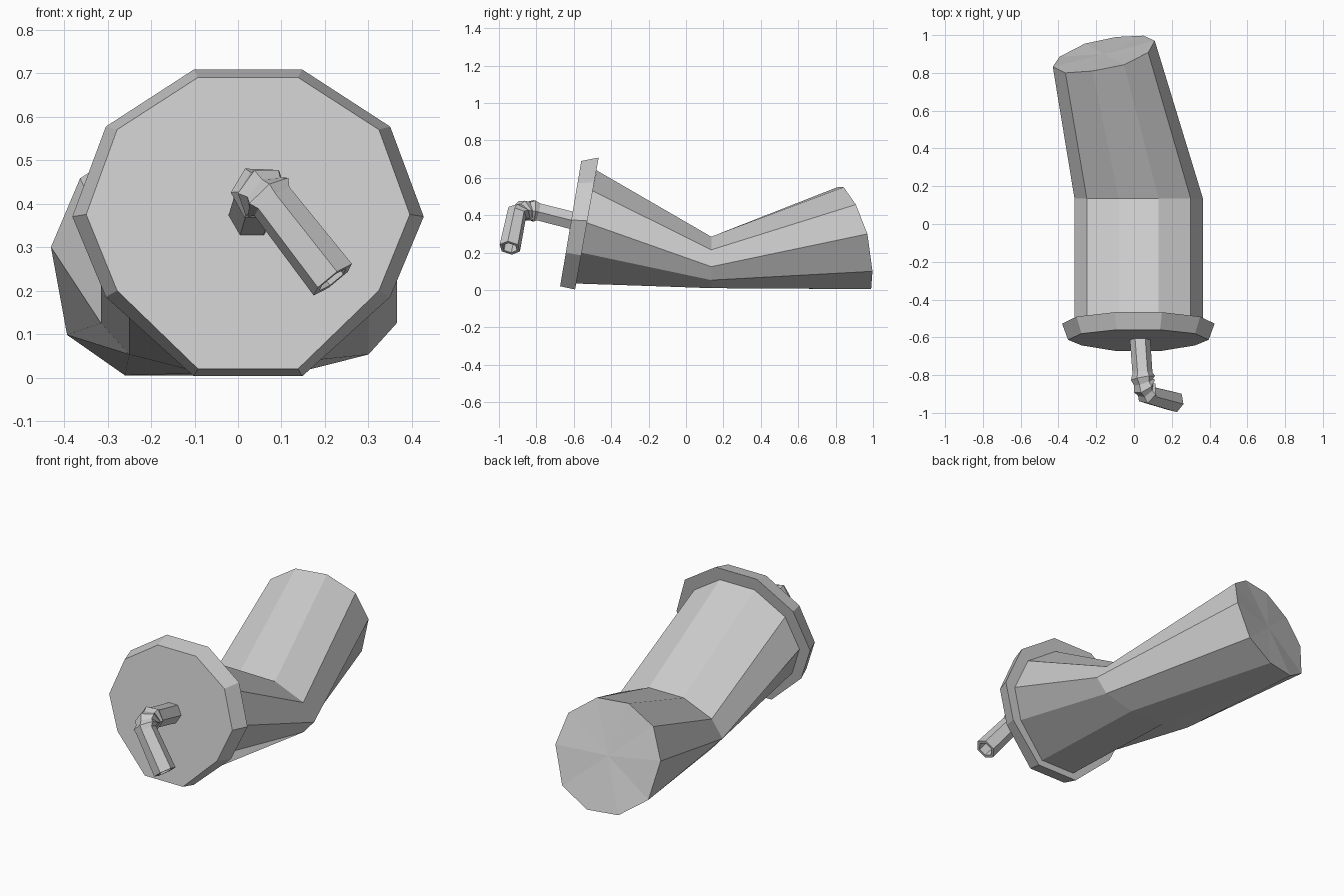
import bpy, bmesh
from math import sin, cos, pi
from mathutils import Vector

if "Cube" in bpy.data.objects:
    bpy.data.objects.remove(bpy.data.objects["Cube"])


def loft(name, rings, cap_start=True, cap_end=True):
    """Skin a list of equal-sized rings; caps are fans around a centre point."""
    bm = bmesh.new()
    loops = [[bm.verts.new(p) for p in ring] for ring in rings]
    n = len(loops[0])
    for a, b in zip(loops, loops[1:]):
        for i in range(n):
            j = (i + 1) % n
            bm.faces.new((a[i], a[j], b[j], b[i]))
    for loop, wanted in ((loops[0], cap_start), (loops[-1], cap_end)):
        if wanted:
            c = bm.verts.new(sum((v.co for v in loop), Vector()) / n)
            for i in range(n):
                bm.faces.new((loop[i], loop[(i + 1) % n], c))
    bmesh.ops.recalc_face_normals(bm, faces=bm.faces)
    mesh = bpy.data.meshes.new(name)
    bm.to_mesh(mesh)
    bm.free()
    obj = bpy.data.objects.new(name, mesh)
    bpy.context.collection.objects.link(obj)
    return obj


def decagon(cx, rx, heights, y_bottom, y_top):
    """Ten-sided ring from five heights (top to bottom), leaning in y."""
    top, low = heights[0], heights[-1]
    order = [2, 1, 0, 0, 1, 2, 3, 4, 4, 3]
    ring = []
    for i, h in enumerate(order):
        z = heights[h]
        y = y_bottom + (y_top - y_bottom) * (z - low) / (top - low)
        ring.append(Vector((cx + rx * cos(i * pi / 5), y, z)))
    return ring


# Crushed cup body: rim, flattened fold, sideways-bent base
rim = decagon(0.025, 0.34, [0.64, 0.53, 0.36, 0.2, 0.035], -0.592, -0.478)
fold = decagon(0.025, 0.34, [0.285, 0.215, 0.125, 0.053, 0.01], 0.135, 0.135)
base = [Vector(p) for p in (
    (0.11, 0.97, 0.30), (0.075, 0.908, 0.457), (-0.053, 0.843, 0.55),
    (-0.22, 0.81, 0.55), (-0.363, 0.80, 0.458), (-0.43, 0.833, 0.30),
    (-0.393, 0.886, 0.098), (-0.26, 0.955, 0.005), (-0.095, 0.99, 0.005),
    (0.05, 0.997, 0.10))]
loft("cup_body", [rim, fold, base])

# Tilted lid, slightly narrower at the front
loft("lid", [
    decagon(0.023, 0.372, [0.69, 0.57, 0.375, 0.2, 0.02], -0.673, -0.56),
    decagon(0.023, 0.404, [0.708, 0.577, 0.37, 0.185, 0.003], -0.593, -0.467)])

# Bendy straw: straight stem, ribbed elbow, drooping open tip
start, elbow = Vector((0.03, -0.58, 0.365)), Vector((0.045, -0.79, 0.418))
ctrl, bend_end = Vector((0.05, -0.868, 0.438)), Vector((0.078, -0.905, 0.405))
tip = Vector((0.218, -0.942, 0.225))
tip_dir = (tip - bend_end).normalized()
stations = [(start, elbow - start, 0.054)]
ribs = 6
for k in range(ribs + 1):
    t = k / ribs
    p = elbow * (1 - t) ** 2 + ctrl * 2 * t * (1 - t) + bend_end * t * t
    d = (ctrl - elbow).normalized().lerp(tip_dir, t)
    stations.append((p, d, 0.065 if k % 2 else 0.053))
stations += [(tip, tip_dir, 0.058), (tip, tip_dir, 0.041),
             (tip - tip_dir * 0.15, tip_dir, 0.041)]

rings, side, last = [], Vector((1, 0, 0)), None
for p, d, r in stations:
    d = d.normalized()
    if last:
        side = last.rotation_difference(d) @ side
    side = (side - d * side.dot(d)).normalized()
    up = side.cross(d)
    rings.append([p + (side * cos(a) + up * sin(a)) * r
                  for a in (i * pi / 3 for i in range(6))])
    last = d
loft("straw", rings)
